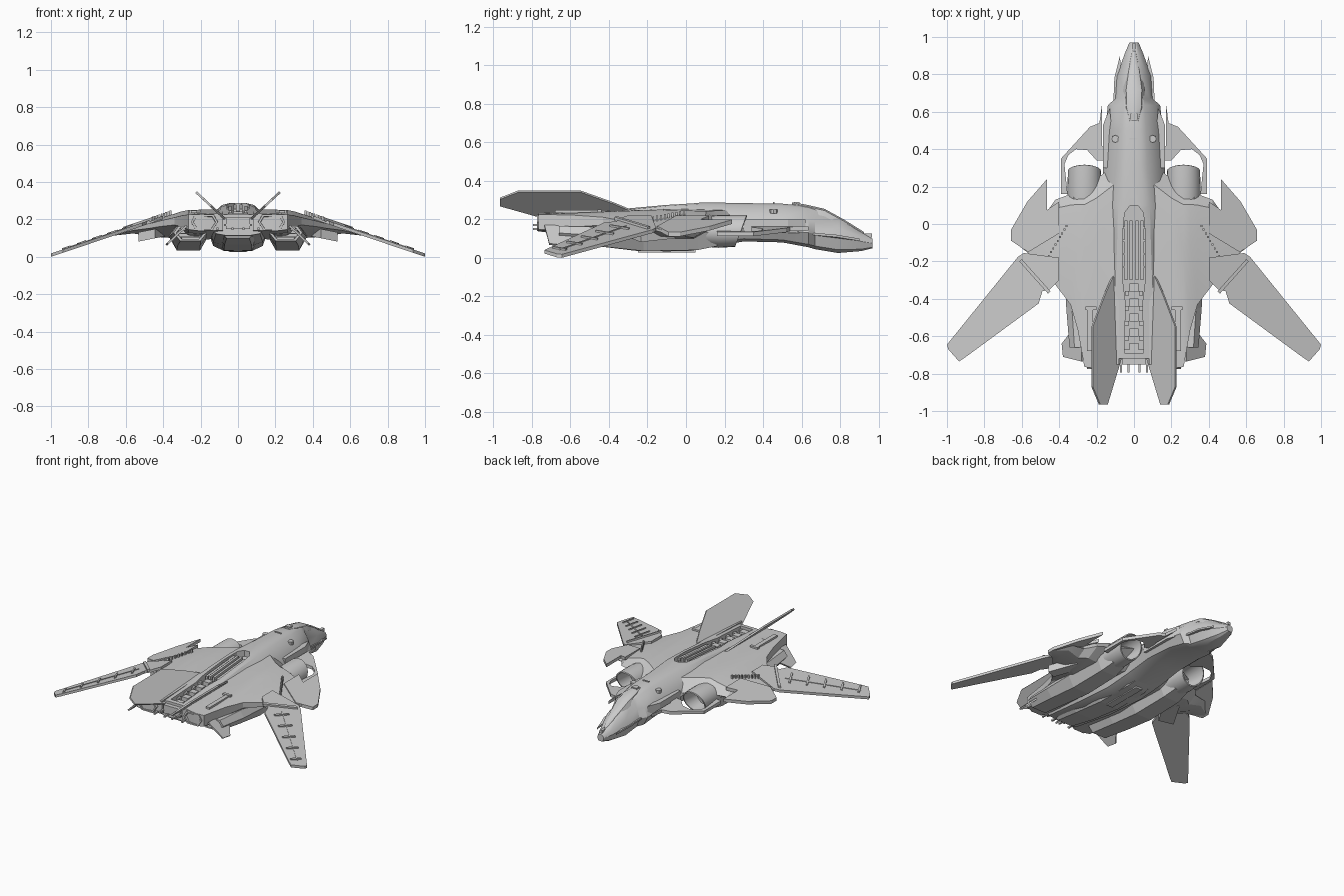
import bpy, bmesh, math
from mathutils import Vector


def make(name, verts, faces, mirror=False, smooth=None):
    me = bpy.data.meshes.new(name)
    me.from_pydata([tuple(v) for v in verts], [], faces)
    bm = bmesh.new()
    bm.from_mesh(me)
    bmesh.ops.recalc_face_normals(bm, faces=bm.faces)
    bm.to_mesh(me)
    bm.free()
    ob = bpy.data.objects.new(name, me)
    bpy.context.collection.objects.link(ob)
    if smooth:
        bpy.ops.object.select_all(action='DESELECT')
        ob.select_set(True)
        bpy.context.view_layer.objects.active = ob
        bpy.ops.object.shade_smooth_by_angle(angle=math.radians(smooth))
    if mirror:
        ob.modifiers.new("mirror", 'MIRROR')
    return ob


def loft(name, rings, mirror=False, smooth=None):
    n = len(rings[0])
    verts = [v for r in rings for v in r]
    faces = [(i * n + j, i * n + (j + 1) % n, (i + 1) * n + (j + 1) % n, (i + 1) * n + j)
             for i in range(len(rings) - 1) for j in range(n)]
    faces += [tuple(range(n)), tuple(range(len(verts) - n, len(verts)))]
    return make(name, verts, faces, mirror, smooth)


def plate(name, pts, off, mirror=True):
    off = Vector(off)
    return loft(name, [[Vector(p) for p in pts], [Vector(p) + off for p in pts]], mirror)


def box(name, c, s, rot=0.0, tilt=0.0, mirror=True):
    # tilt follows the droop of the wing, rot turns it in plan
    vs = []
    for z in (-.5, .5):
        for x, y in ((-.5, -.5), (.5, -.5), (.5, .5), (-.5, .5)):
            px, py = x * s[0], y * s[1]
            rx = px * math.cos(rot) - py * math.sin(rot)
            ry = px * math.sin(rot) + py * math.cos(rot)
            vs.append((c[0] + rx, c[1] + ry, c[2] + z * s[2] - tilt * rx))
    return loft(name, [vs[:4], vs[4:]], mirror)


def zw(x):  # drooping wing plane
    return .355 - .337 * x


# Fuselage: y, top half width, chine half width, bottom, chine, top
stations = [(.97, .012, .025, .05, .075, .10), (.91, .02, .05, .035, .085, .135),
            (.79, .035, .092, .025, .11, .212), (.67, .048, .10, .045, .125, .262),
            (.635, .055, .14, .055, .13, .27), (.5, .065, .155, .08, .145, .283),
            (.3, .07, .165, .085, .155, .286), (.1, .085, .17, .05, .165, .29),
            (-.1, .09, .17, .032, .165, .28), (-.4, .10, .17, .06, .16, .25),
            (-.72, .10, .15, .115, .16, .23)]
rings = []
for y, wt, w, zb, zc, zt in stations:
    h = [(wt * .5, zt - .002), (wt, zt - .1 * (zt - zc)), (.3 * wt + .7 * w, zc + .45 * (zt - zc)),
         (w, zc), (.78 * w, zb + .2 * (zc - zb)), (.45 * w, zb)]
    rings.append([(x, y, z) for x, z in h] + [(-x, y, z) for x, z in reversed(h)])
fuselage = loft("fuselage", rings, smooth=28)

# Dorsal trench cut into the spine
trench = [(.02, .10), (.05, .06), (.06, -.05), (.06, -.3), (.045, -.42), (.05, -.69)]
trench += [(-x, y) for x, y in reversed(trench)]
cutter = plate("trench_cutter", [(x, y, .245 + .08 * (y - .1)) for x, y in trench], (0, 0, .15), False)
cutter.hide_render = cutter.hide_viewport = True
cut = fuselage.modifiers.new("trench", 'BOOLEAN')
cut.operation, cut.object, cut.solver = 'DIFFERENCE', cutter, 'EXACT'

# Equipment inside the trench
for i, x in enumerate((.016, .042)):
    plate(f"spine_rod_{i}", [(x - .008, .02, .25), (x + .008, .02, .25),
                             (x + .008, -.3, .225), (x - .008, -.3, .225)], (0, 0, .03 - .008 * i))
for i in range(5):
    y = -.34 - .08 * i
    box(f"spine_block_{i}", (0, y, .222 + .08 * (y + .3)), (.05, .045, .045), mirror=False)
    box(f"spine_clamp_{i}", (.038, y - .03, .22 + .08 * (y + .3)), (.02, .025, .04))
for i in range(4):
    box(f"spine_rib_{i}", (.052, -.02 - .07 * i, .245 - .006 * i), (.014, .012, .04))

# Canopy glazing and its front sight
canopy = [(.925, .012, .125), (.82, .04, .19), (.72, .058, .245), (.62, .055, .268), (.55, .03, .279)]
loft("canopy", [[(w, y, z - .03), (w * .72, y, z), (w * .3, y, z + .009), (-w * .3, y, z + .009),
                 (-w * .72, y, z), (-w, y, z - .03)] for y, w, z in canopy], smooth=25)
box("nose_cap", (0, .94, .115), (.02, .05, .02), mirror=False)
box("dorsal_hatch", (0, .575, .283), (.04, .03, .012), mirror=False)
box("neck_slot", (0, .455, .286), (.05, .008, .006), mirror=False)
loft("sensor_disc", [[(.1 + .02 * math.cos(a * math.pi / 4), .455 + .02 * math.sin(a * math.pi / 4), z)
                      for a in range(8)] for z in (.23, .252)], True)
plate("cheek_blade", [(.075, .9, .10), (.105, .78, .12), (.11, .66, .13), (.06, .66, .13)], (0, 0, -.012))

# Blended wing body: x, front y, rear y, top, bottom, rear edge height
span = [(.08, .34, -.75, .255, .10, .09), (.20, .24, -.77, .252, .09, .09),
        (.265, .2, -.765, .25, .09, .08), (.30, .18, -.57, .243, .095, .06),
        (.34, .16, -.43, .23, .10, .04), (.42, .13, -.325, .207, .105, .03),
        (.47, .06, -.265, .19, .11, .025), (.56, .05, -.16, .162, .125, .015),
        (.65, -.03, -.09, .134, .115, .01)]
rings = []
for x, yf, yr, zt, zb, e in span:
    c, ze = yf - yr, zt - .15 * (zt - zb)
    rings.append([(x, yf, .5 * (zt + zb)), (x, yf - .1 * c, zt - .008), (x, yf - .35 * c, zt),
                  (x, yr, ze), (x, yr, ze - e), (x, yf - .6 * c, zb), (x, yf - .2 * c, zb)])
loft("wing_body", rings, True, 20)

# Spiked wing shoulder and forward strake
plate("wing_shoulder", [(x, y, zw(x)) for x, y in
      ((.465, .24), (.57, .12), (.657, -.03), (.657, -.09), (.565, -.15), (.40, -.05), (.40, .12), (.465, .075))],
      (0, 0, -.022))
plate("forward_strake", [(x, y, .185 - .13 * x) for x, y in
      ((.172, .635), (.185, .54), (.235, .52), (.39, .35), (.39, .16), (.355, .16), (.372, .32), (.35, .37),
       (.31, .4), (.25, .395), (.2, .34), (.14, .34), (.14, .39), (.172, .42))], (0, 0, -.022))
plate("strake_fairing", [(.13, .62, .13), (.165, .53, .13), (.165, .3, .13), (.10, .3, .13)], (0, 0, .07))

# Swept outer wings with hinge, ribs and flap line
plate("outer_wing", [(x, y, zw(x)) for x, y in
      ((.40, -.18), (.59, -.155), (.62, -.175), (1.0, -.645), (.993, -.67), (.935, -.735), (.905, -.715),
       (.51, -.425), (.49, -.36), (.45, -.35), (.40, -.30))], (0, 0, -.018))
ang = math.atan2(-.38, .40)
for i in range(5):
    x, y = .59 + .082 * i, -.345 - .078 * i
    box(f"wing_rib_{i}", (x, y, zw(x) - .004), (.012, .11 - .008 * i, .024), ang + .3, .337)
box("flap_line", (.75, -.485, zw(.75)), (.5, .007, .008), ang, .337)
box("wing_hinge", (.53, -.28, zw(.53) + .002), (.23, .018, .02), -2.3, .337)
for i in range(9):
    x, y = .36 + .012 * i, -.01 - .02 * i
    box(f"panel_stud_{i}", (x, y, zw(x) - .002), (.01, .01, .03))

# Engine nacelles: round hollow intake, angular body, hollow exhaust
def oval(y, rx, rz, cz, shear=0.0, n=24):
    return [(.265 + rx * math.cos(2 * math.pi * i / n), y + shear * math.sin(2 * math.pi * i / n),
             cz + rz * math.sin(2 * math.pi * i / n)) for i in range(n)]

loft("engine_intake", [oval(.0, .08, .07, .135), oval(.17, .092, .085, .137), oval(.285, .088, .083, .14, .03),
                       oval(.287, .08, .075, .14, .03), oval(.12, .062, .06, .137)], True, 35)
loft("intake_cone", [oval(.1, .04, .04, .137), oval(.19, .006, .006, .137)], True, 40)


def hexring(y, cx, hw, zb, zt):
    m = zb + .55 * (zt - zb)
    return [(cx - hw * .6, y, zb), (cx + hw * .6, y, zb), (cx + hw, y, m),
            (cx + hw * .7, y, zt), (cx - hw * .7, y, zt), (cx - hw, y, m)]

loft("engine_nacelle", [hexring(.16, .265, .08, .06, .2), hexring(.06, .265, .1, .04, .2),
                        hexring(-.22, .265, .105, .035, .17), hexring(-.45, .262, .10, .06, .16),
                        hexring(-.66, .255, .09, .085, .165), hexring(-.66, .255, .075, .095, .155),
                        hexring(-.56, .255, .07, .095, .155)], True)
loft("upper_exhaust", [hexring(-.6, .18, .075, .13, .235), hexring(-.775, .18, .072, .14, .225),
                       hexring(-.775, .18, .06, .15, .215), hexring(-.70, .18, .055, .15, .21)], True)
for i in range(3):
    box(f"exhaust_vane_{i}", (.255, -.62, .105 + .02 * i), (.13, .06, .006))
box("outer_pod", (.44, -.17, .125), (.1, .2, .05), .5, .2)

# Central belly keel and tail machinery
loft("belly_keel", [hexring(y, 0, w, b, t) for y, w, b, t in
     ((.2, .07, .07, .13), (.02, .12, .035, .15), (-.25, .125, .035, .16), (-.5, .12, .065, .16),
      (-.7, .10, .10, .165))])
box("belly_strip", (0, -.1, .034), (.05, .3, .012), mirror=False)
box("tail_block", (0, -.71, .18), (.13, .08, .06), mirror=False)
for i in range(3):
    box(f"tail_probe_{i}", (.03 + .04 * i, -.75, .15 + .02 * (i % 2)), (.012, .09, .012))

# Deck panels beside the fins
box("deck_panel", (.235, -.57, .24), (.03, .22, .014))
box("deck_latch", (.23, -.45, .244), (.06, .02, .014))

# Canted tail fins and small ventral fins
plate("tail_fin", [(x, y, .22 + (x - .08) * .93) for x, y in
      ((.075, -.2), (.155, -.38), (.22, -.55), (.22, -.87), (.18, -.965), (.14, -.965), (.06, -.70))],
      (.008, 0, -.009))
plate("ventral_fin", [(x, y, .16 - (x - .29) * .95) for x, y in
      ((.28, -.45), (.33, -.565), (.387, -.64), (.38, -.71), (.28, -.735))], (-.008, 0, -.008))
